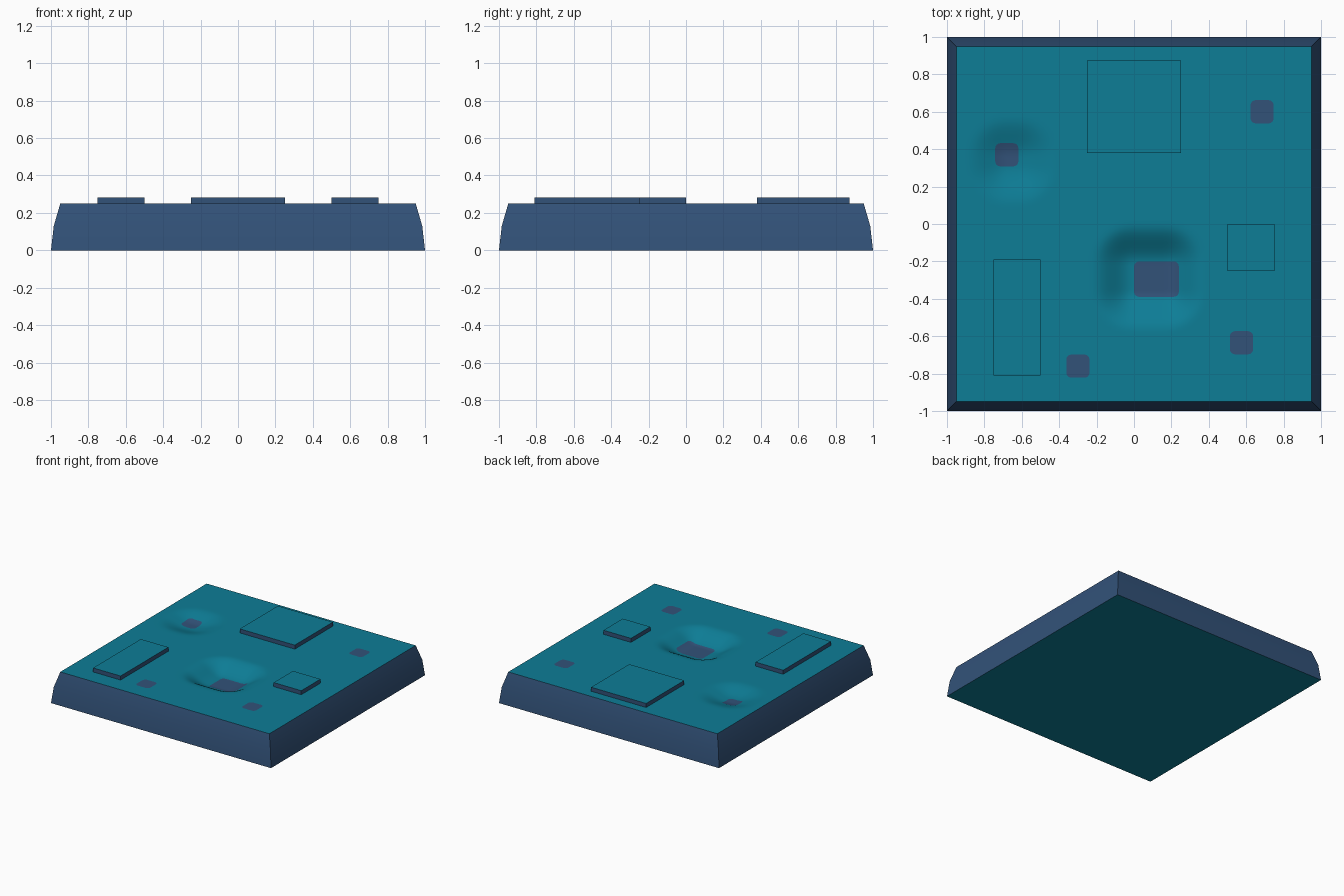
import bpy, bmesh, math

if "Cube" in bpy.data.objects:
    bpy.data.objects.remove(bpy.data.objects["Cube"])


def material(name, rgb):
    m = bpy.data.materials.new(name)
    m.diffuse_color = (*rgb, 1)
    m.use_nodes = True
    m.node_tree.nodes["Principled BSDF"].inputs["Base Color"].default_value = m.diffuse_color
    return m


TEAL = material("teal", (0.004, 0.205, 0.305))
NAVY = material("navy", (0.032, 0.084, 0.19))
TOP = 0.25

# Craters: core rectangle (x0, x1, y0, y1), wall width, depth
CRATERS = [
    ((-0.01, 0.17, -0.36, -0.21), 0.21, 0.085),
    ((-0.68, -0.62, 0.31, 0.36), 0.21, 0.045),
]


def ground(x, y):
    """Height of the top surface, dipping smoothly into the craters."""
    z = TOP
    for (x0, x1, y0, y1), wall, depth in CRATERS:
        d = math.hypot(max(x0 - x, 0, x - x1), max(y0 - y, 0, y - y1))
        t = max(0, 1 - d / wall)
        z -= depth * t * t * (3 - 2 * t)
    return z


def finish(bm, name, rule):
    """Turn a bmesh into an object; rule(face) is True where it is teal."""
    bmesh.ops.recalc_face_normals(bm, faces=bm.faces)
    bm.normal_update()
    for f in bm.faces:
        f.material_index = 0 if rule(f) else 1
    me = bpy.data.meshes.new(name)
    bm.to_mesh(me)
    bm.free()
    me.materials.append(TEAL)
    me.materials.append(NAVY)
    ob = bpy.data.objects.new(name, me)
    bpy.context.collection.objects.link(ob)
    bpy.ops.object.select_all(action='DESELECT')
    ob.select_set(True)
    bpy.context.view_layer.objects.active = ob
    bpy.ops.object.shade_smooth_by_angle(angle=math.radians(30))
    return ob


def grid(n):
    """Unit grid spanning -1 to 1."""
    bm = bmesh.new()
    bmesh.ops.create_grid(bm, x_segments=n, y_segments=n, size=1)
    s = max(v.co.x for v in bm.verts)
    for v in bm.verts:
        v.co /= s
    return bm


# Slab: bulging sides, dark underside, and the dimpled surface on top
bm = grid(76)
for v in bm.verts:
    x, y = v.co.x * 0.95, v.co.y * 0.95
    v.co = (x, y, ground(x, y))
rings = []
for half, z in ((1, 0), (0.985, 0.13), (0.95, TOP)):
    rings.append([bm.verts.new((sx * half, sy * half, z))
                  for sx, sy in ((-1, -1), (1, -1), (1, 1), (-1, 1))])
bm.faces.new(rings[0][::-1])
for lo, hi in zip(rings, rings[1:]):
    for i in range(4):
        j = (i + 1) % 4
        bm.faces.new((lo[i], lo[j], hi[j], hi[i]))
slab = finish(bm, "slab", lambda f: abs(f.normal.z) > 0.5)
# Every surface face above the middle must look upward
bm = bmesh.new()
bm.from_mesh(slab.data)
bmesh.ops.reverse_faces(bm, faces=[f for f in bm.faces if f.normal.z < 0 and
                                   f.calc_center_median().z > 0.1])
bm.to_mesh(slab.data)
bm.free()

# Raised plates: x0, x1, y0, y1
PLATES = [
    (-0.75, -0.50, -0.81, -0.19),
    (0.50, 0.75, -0.25, 0.0),
    (-0.25, 0.25, 0.38, 0.875),
]
for i, (x0, x1, y0, y1) in enumerate(PLATES, 1):
    bm = bmesh.new()
    bmesh.ops.create_cube(bm, size=1)
    for v in bm.verts:
        v.co = (x1 if v.co.x > 0 else x0, y1 if v.co.y > 0 else y0,
                TOP + (0.033 if v.co.z > 0 else -0.002))
    finish(bm, f"raised_plate_{i}", lambda f: abs(f.normal.z) > 0.5)

# Rounded square spots draped on the surface: centre and half sizes
SPOTS = [
    (0.685, 0.60, 0.062, 0.062),
    (-0.68, 0.37, 0.062, 0.062),
    (0.575, -0.635, 0.062, 0.062),
    (-0.30, -0.76, 0.062, 0.062),
    (0.12, -0.295, 0.12, 0.095),
]
for i, (cx, cy, hx, hy) in enumerate(SPOTS, 1):
    bm = grid(14)
    r = 0.028
    for v in bm.verts:
        x, y = v.co.x * hx, v.co.y * hy
        # Pull the corners in to a rounded outline
        ox, oy = abs(x) - (hx - r), abs(y) - (hy - r)
        if ox > 0 and oy > 0:
            k = max(ox, oy) / math.hypot(ox, oy)
            x = math.copysign(hx - r + ox * k, x)
            y = math.copysign(hy - r + oy * k, y)
        x, y = x + cx, y + cy
        v.co = (x, y, ground(x, y) + 0.003)
    if sum(f.normal.z for f in bm.faces) < 0:
        bmesh.ops.reverse_faces(bm, faces=bm.faces)
    finish(bm, f"spot_{i}", lambda f: False)
